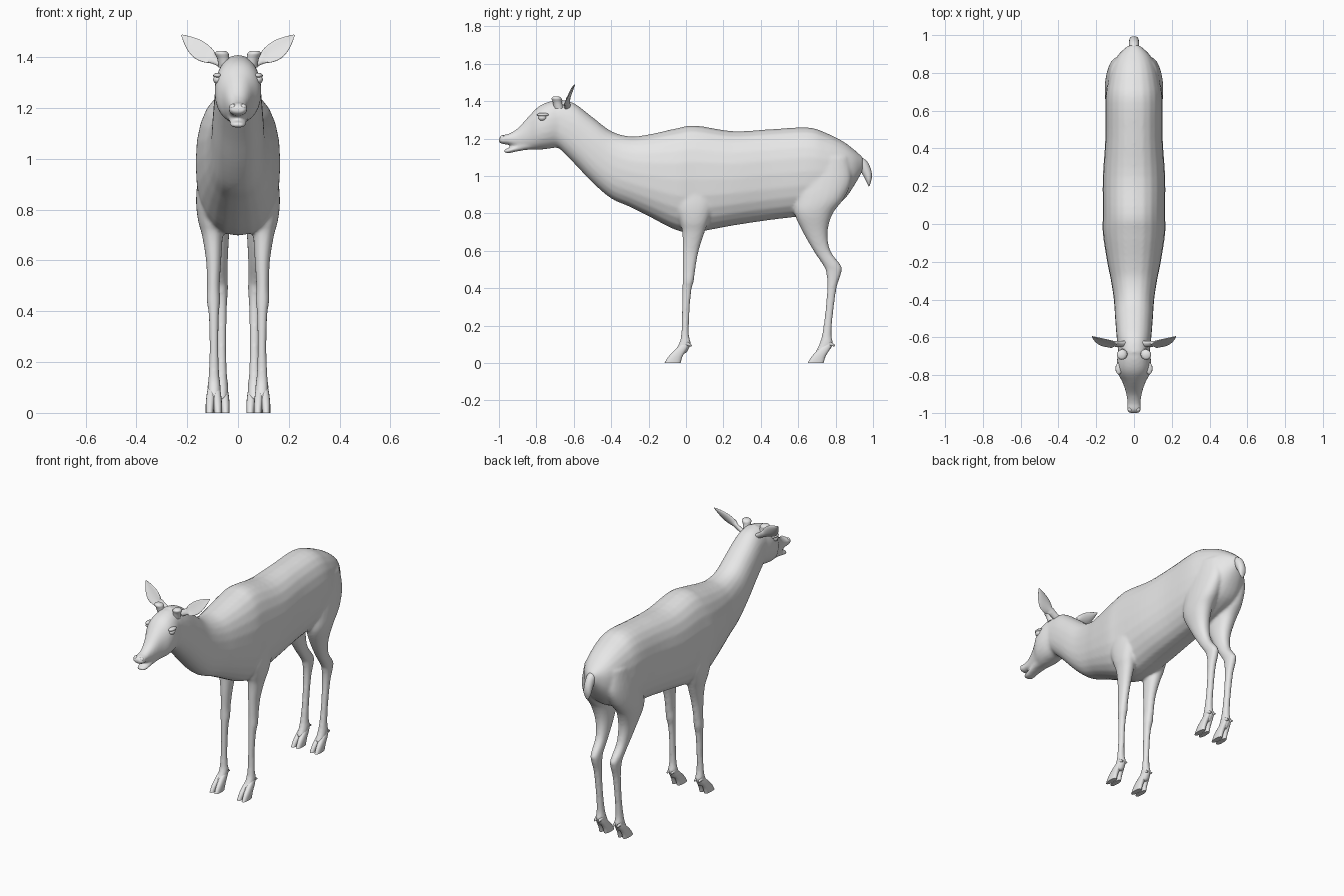
import bpy, bmesh, math
from mathutils import Matrix, Vector

cube = bpy.data.objects.get("Cube")
if cube:
    bpy.data.objects.remove(cube)

grey = bpy.data.materials.new("plain grey")
grey.use_nodes = True
COLOUR = (0.8, 0.8, 0.8, 1)
grey.diffuse_color = COLOUR
grey.node_tree.nodes["Principled BSDF"].inputs["Base Color"].default_value = COLOUR


def spline(rows, steps):
    """Smoothly interpolate rows of numbers."""
    out = []
    for i in range(len(rows) - 1):
        a, b, c, d = (rows[max(0, min(len(rows) - 1, i + k))] for k in (-1, 0, 1, 2))
        for s in range(steps):
            t = s / steps
            out.append([q + t / 2 * (r - p + t * (2 * p - 5 * q + 4 * r - e + t * (3 * (q - r) + e - p)))
                        for p, q, r, e in zip(a, b, c, d)])
    out.append(list(rows[-1]))
    return out


def loft(bm, rings):
    """Skin a list of point rings into a closed solid."""
    loops = [[bm.verts.new(p) for p in ring] for ring in rings]
    n = len(loops[0])
    for a, b in zip(loops, loops[1:]):
        for i in range(n):
            bm.faces.new((a[i], a[(i + 1) % n], b[(i + 1) % n], b[i]))
    bm.faces.new(loops[0])
    bm.faces.new(loops[-1])


def oval(centre, u, v, power=2.0, n=24, cup=0.0):
    """Superellipse ring spanned by half axes u and v, optionally cupped."""
    ring = []
    for i in range(n):
        t = math.tau * i / n
        c, s = math.cos(t), math.sin(t)
        a = math.copysign(abs(c) ** (2 / power), c)
        b = math.copysign(abs(s) ** (2 / power), s)
        ring.append(Vector(centre) + Vector(u) * a + Vector(v) * (b + cup * a * a))
    return ring


def finish(bm, name, angle=50):
    bmesh.ops.recalc_face_normals(bm, faces=bm.faces)
    mesh = bpy.data.meshes.new(name)
    bm.to_mesh(mesh)
    bm.free()
    mesh.materials.append(grey)
    ob = bpy.data.objects.new(name, mesh)
    bpy.context.collection.objects.link(ob)
    bpy.ops.object.select_all(action='DESELECT')
    bpy.context.view_layer.objects.active = ob
    ob.select_set(True)
    bpy.ops.object.shade_smooth_by_angle(angle=math.radians(angle))
    return ob


def trunk(bm, rows, power):
    """Rows of y, top, bottom, half width."""
    loft(bm, [oval((0, y, (t + b) / 2), (w, 0, 0), (0, 0, (t - b) / 2), power)
              for y, t, b, w in spline(rows, 4)])


def limb(bm, rows, side, power=2.2):
    """Rows of z, front y, back y, inner x, outer x."""
    loft(bm, [oval((side * (i + o) / 2, (f + k) / 2, z), ((o - i) / 2, 0, 0), (0, (k - f) / 2, 0), power)
              for z, f, k, i, o in spline(rows, 4)])


TORSO = [(.945, 1.10, 1.03, .03), (.90, 1.14, .95, .08), (.84, 1.185, .87, .115), (.75, 1.23, .82, .14),
         (.65, 1.26, .79, .152), (.45, 1.25, .765, .152), (.25, 1.24, .735, .165), (.05, 1.27, .70, .165),
         (-.05, 1.255, .71, .165), (-.2, 1.222, .785, .142), (-.3, 1.212, .835, .122), (-.4, 1.24, .88, .107),
         (-.5, 1.315, .965, .10), (-.6, 1.39, 1.07, .092), (-.68, 1.41, 1.15, .084)]
HEAD = [(-.60, 1.39, 1.12, .075), (-.68, 1.405, 1.15, .084), (-.74, 1.395, 1.145, .092), (-.79, 1.37, 1.14, .086),
        (-.84, 1.32, 1.14, .06), (-.9, 1.255, 1.15, .041), (-.95, 1.225, 1.167, .035),
        (-.98, 1.22, 1.17, .038), (-1.0, 1.205, 1.18, .03)]
JAW = [(-.74, 1.21, 1.148, .05), (-.85, 1.185, 1.14, .042), (-.91, 1.163, 1.13, .034),
       (-.95, 1.148, 1.122, .032), (-.975, 1.143, 1.127, .02)]
FRONT_LEG = [(1.0, -.06, .17, .05, .15), (.85, -.06, .15, .06, .165), (.76, -.035, .12, .06, .158),
             (.7, -.02, .1, .06, .142), (.6, -.018, .068, .066, .126), (.5, -.017, .05, .072, .122),
             (.44, -.018, .042, .07, .123), (.38, -.02, .028, .075, .115), (.25, -.023, .018, .077, .112),
             (.15, -.026, .016, .073, .116), (.1, -.04, .026, .068, .12), (.05, -.072, .0, .07, .118)]
HIND_LEG = [(1.1, .63, .87, .02, .13), (.98, .58, .885, .02, .147), (.88, .58, .845, .025, .155),
            (.8, .58, .785, .03, .15), (.7, .625, .757, .035, .125), (.6, .682, .772, .04, .105),
            (.52, .735, .83, .04, .097), (.48, .75, .83, .04, .093), (.4, .755, .805, .044, .088),
            (.25, .742, .785, .046, .084), (.15, .727, .778, .043, .087), (.1, .712, .786, .038, .09),
            (.05, .685, .755, .04, .088)]

# Torso, neck, head and legs fused into one smooth skin
skin = bmesh.new()
trunk(skin, TORSO, 2.35)
trunk(skin, HEAD, 2.2)
trunk(skin, JAW, 2.4)
for side in (-1, 1):
    limb(skin, FRONT_LEG, side)
    limb(skin, HIND_LEG, side)
body = finish(skin, "body", 180)
remesh = body.modifiers.new("fuse", 'REMESH')
remesh.mode = 'VOXEL'
remesh.voxel_size = 0.008
remesh.use_smooth_shade = True
smooth = body.modifiers.new("soften", 'SMOOTH')
smooth.factor = 0.5
smooth.iterations = 8

# Tail, hanging from the rump
tail = bmesh.new()
TAIL = [(.89, 1.09, .03, .025), (.94, 1.065, .03, .027), (.968, 1.02, .028, .026),
        (.98, .98, .02, .022), (.98, .948, .005, .008)]
loft(tail, [oval((0, y, z), (w, 0, 0), (0, d * .7, d * .7), n=16) for y, z, d, w in spline(TAIL, 4)])
finish(tail, "tail")

for side, label in ((1, "left"), (-1, "right")):
    # Cupped leaf-shaped ears
    ear = bmesh.new()
    EAR = [(.055, -.635, 1.37, .018, .016), (.09, -.635, 1.39, .02, .014), (.12, -.63, 1.408, .034, .01),
           (.155, -.622, 1.43, .039, .008), (.19, -.61, 1.457, .027, .006), (.222, -.595, 1.487, .003, .002)]
    loft(ear, [oval((side * x, y, z), (side * w * .5, w * -.35, -w * .8), (0, -t, 0), cup=1 if x > .1 else 0)
               for x, y, z, w, t in spline(EAR, 4)])
    finish(ear, label + "_ear")

    # Short horn stubs
    stub = bmesh.new()
    loft(stub, [oval((side * x, y, z), (r, 0, 0), (0, r, 0), n=16) for x, y, z, r in
                spline([(.05, -.68, 1.36, .026), (.058, -.688, 1.395, .024),
                        (.064, -.692, 1.415, .027), (.066, -.694, 1.425, .016)], 3)])
    finish(stub, label + "_horn_stub")

    # Eye with a raised brow lid
    for name, y, z, size in (("eye", -.768, 1.312, (.018, .022, .017)),
                             ("brow", -.765, 1.328, (.018, .032, .01))):
        ball = bmesh.new()
        bmesh.ops.create_uvsphere(ball, u_segments=16, v_segments=10, radius=1)
        bmesh.ops.scale(ball, vec=size, verts=ball.verts)
        bmesh.ops.translate(ball, vec=(side * .08, y, z), verts=ball.verts)
        finish(ball, label + "_" + name, 180)

    # Flared nostril
    nose = bmesh.new()
    bmesh.ops.create_uvsphere(nose, u_segments=12, v_segments=8, radius=.014)
    bmesh.ops.translate(nose, vec=(side * .02, -.982, 1.203), verts=nose.verts)
    finish(nose, label + "_nostril", 180)

    # Cloven hooves and dewclaws
    for name, x, heel in (("front", .095, 0), ("hind", .065, .765)):
        for toe in (-1, 1):
            hoof = bmesh.new()
            HOOF = [(.105, .0, .02, .008, .014), (.075, -.025, .03, .012, .016),
                    (.035, -.056, .037, .015, .017), (0, -.072, .043, .0165, .0155)]
            loft(hoof, [oval((side * x + toe * dx, heel + y, z), (w, 0, 0), (0, d, 0), 2.4, 16)
                        for z, y, d, dx, w in spline(HOOF, 3)])
            tag = "outer" if toe == side else "inner"
            finish(hoof, f"{label}_{name}_{tag}_hoof")
            claw = bmesh.new()
            bmesh.ops.create_cone(claw, cap_ends=True, segments=10, radius1=.012, radius2=.004, depth=.03)
            bmesh.ops.rotate(claw, verts=claw.verts, cent=(0, 0, 0),
                             matrix=Matrix.Rotation(math.radians(-110), 3, 'X'))
            bmesh.ops.translate(claw, vec=(side * x + toe * .014, heel + .017, .098), verts=claw.verts)
            finish(claw, f"{label}_{name}_{tag}_dewclaw")
